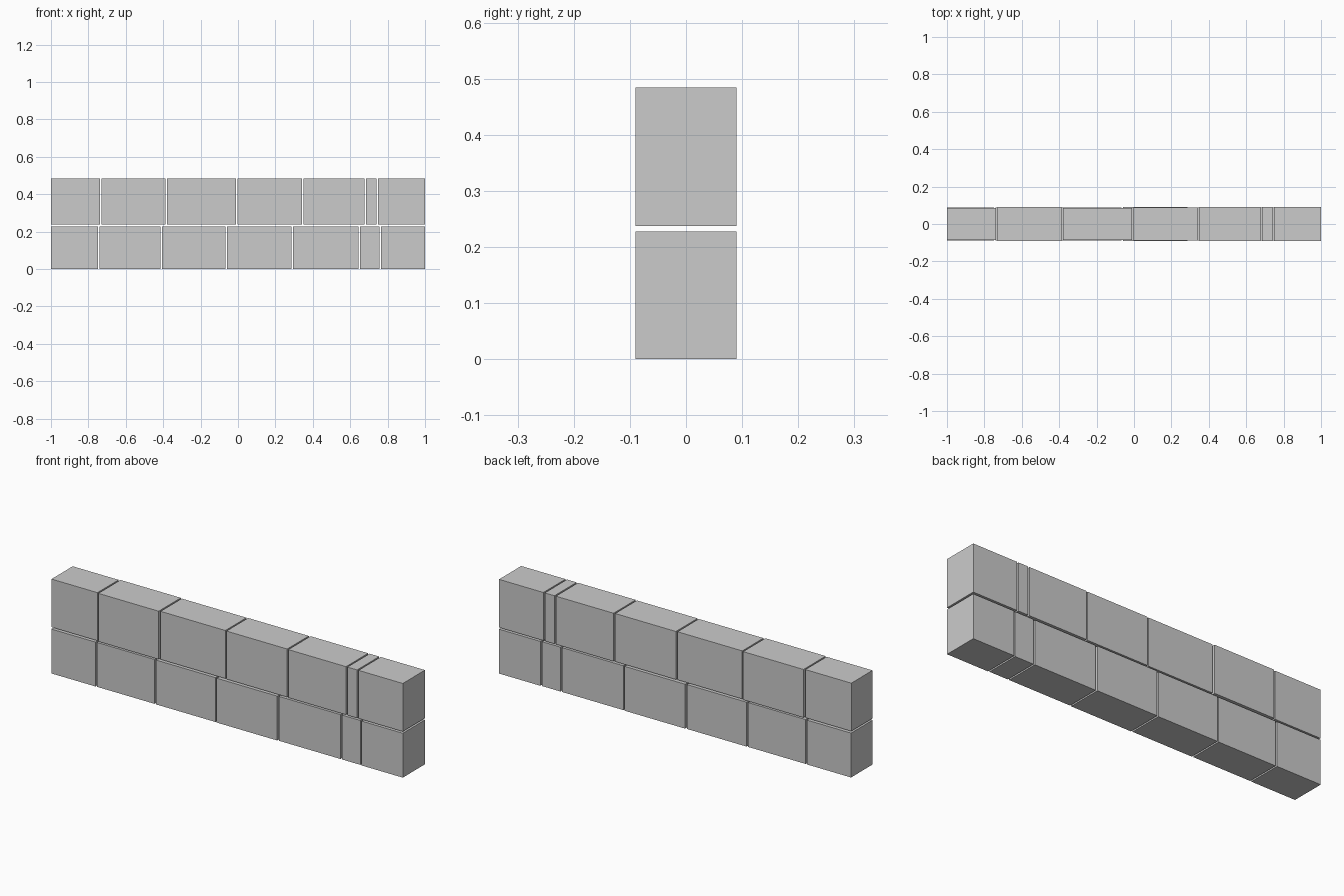
import bpy

if "Cube" in bpy.data.objects:
    bpy.data.objects.remove(bpy.data.objects["Cube"])


def block(name, x0, x1, z0, z1, half_depth):
    bpy.ops.mesh.primitive_cube_add(size=1, location=((x0 + x1) / 2, 0, (z0 + z1) / 2))
    ob = bpy.context.object
    ob.name = name
    ob.scale = (x1 - x0, 2 * half_depth, z1 - z0)
    bpy.ops.object.transform_apply(location=False, rotation=False, scale=True)


# Each course: bottom z, top z, joint centres along x, half depth of each stone
GAP = 0.008
courses = {
    "lower": (0.0, 0.228,
              [-0.745, -0.41, -0.062, 0.29, 0.648, 0.761],
              [0.088, 0.087, 0.088, 0.09, 0.088, 0.088, 0.09]),
    "upper": (0.237, 0.484,
              [-0.735, -0.384, -0.008, 0.345, 0.681, 0.744],
              [0.086, 0.09, 0.086, 0.088, 0.09, 0.09, 0.09]),
}

# Lay the stones between joints, leaving a thin open gap
for course, (z0, z1, joints, depths) in courses.items():
    starts = [-1.0] + [j + GAP / 2 for j in joints]
    ends = [j - GAP / 2 for j in joints] + [1.0]
    for i, (a, b, d) in enumerate(zip(starts, ends, depths), 1):
        block(f"{course}_stone_{i}", a, b, z0, z1, d)
